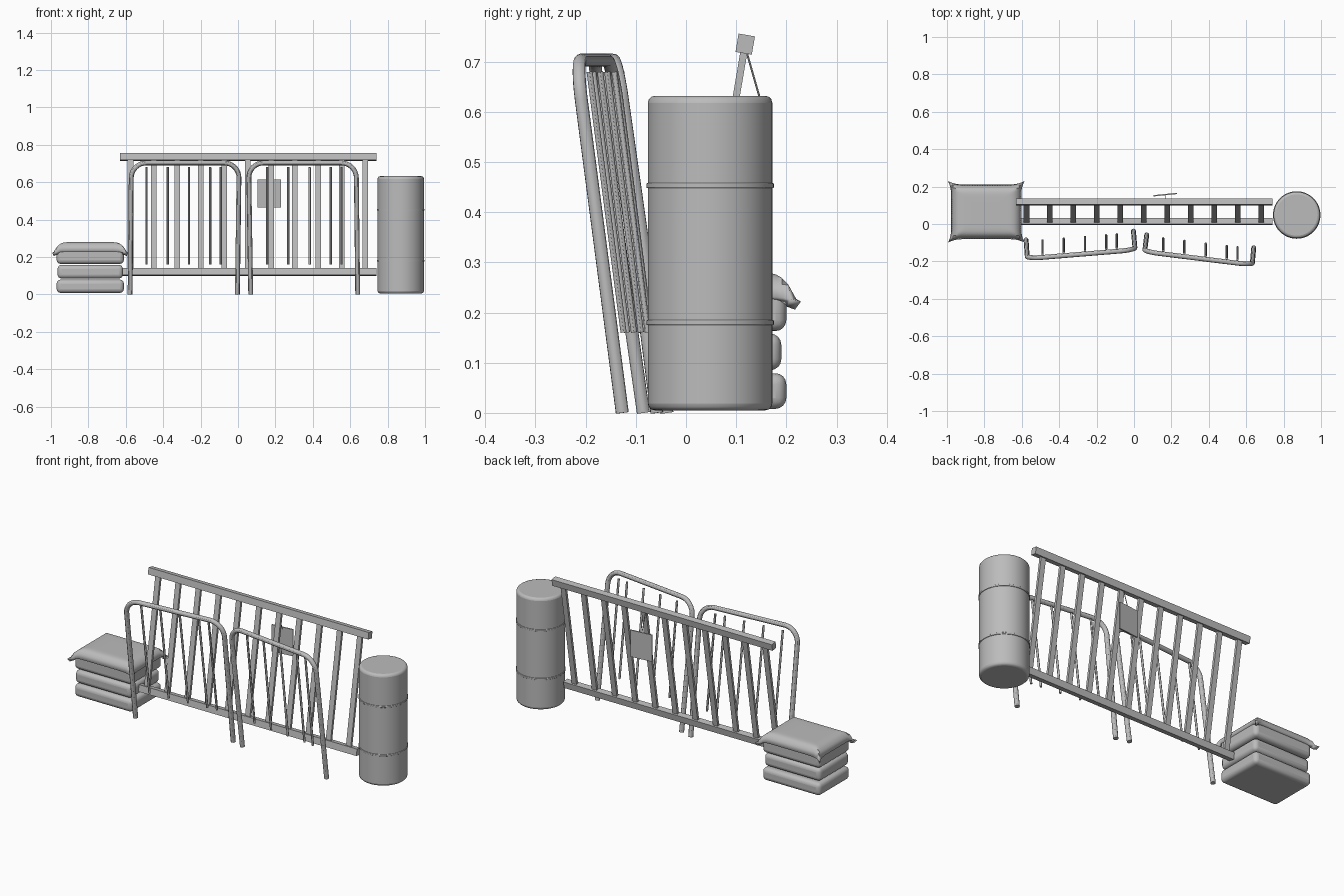
import bpy, bmesh, math
from mathutils import Vector

if "Cube" in bpy.data.objects:
    bpy.data.objects.remove(bpy.data.objects["Cube"])

grey = bpy.data.materials.new("plain_grey")
grey.use_nodes = True
grey.diffuse_color = (0.5, 0.5, 0.5, 1)
grey.node_tree.nodes["Principled BSDF"].inputs["Base Color"].default_value = (0.5, 0.5, 0.5, 1)


def finish(ob, name, bevel=0, segments=3, smooth=True):
    ob.name = name
    ob.data.materials.append(grey)
    if bevel:
        mod = ob.modifiers.new("rounding", "BEVEL")
        mod.width, mod.segments = bevel, segments
    if smooth:
        bpy.ops.object.select_all(action="DESELECT")
        ob.select_set(True)
        bpy.context.view_layer.objects.active = ob
        bpy.ops.object.shade_smooth_by_angle()
    return ob


def box(name, center, size, rot=(0, 0, 0), bevel=0):
    bpy.ops.mesh.primitive_cube_add(size=1, location=center, rotation=rot)
    ob = bpy.context.object
    ob.scale = size
    bpy.ops.object.transform_apply(location=False, rotation=False, scale=True)
    return finish(ob, name, bevel, 4, bool(bevel))


def rod(name, a, b, r, sides=12):
    a, b = Vector(a), Vector(b)
    bpy.ops.mesh.primitive_cylinder_add(
        vertices=sides, radius=r, depth=(b - a).length, location=(a + b) / 2,
        rotation=(b - a).to_track_quat("Z", "Y").to_euler())
    return finish(bpy.context.object, name)


# Steel drum with two rolling hoops
def drum_part(name, z0, z1, r, bevel):
    bpy.ops.mesh.primitive_cylinder_add(vertices=64, radius=r, depth=z1 - z0,
                                        location=(0.87, 0.048, (z0 + z1) / 2))
    finish(bpy.context.object, name, bevel)


drum_part("drum", 0.005, 0.632, 0.124, 0.014)
for i, z in enumerate((0.18, 0.453)):
    drum_part(f"drum_hoop_{i}", z - 0.005, z + 0.005, 0.127, 0.002)

# Leaning slatted railing
low, high = Vector((0, 0.013, 0.12)), Vector((0, 0.118, 0.735))
lean = -math.atan2(high.y - low.y, high.z - low.z)
box("railing_top_rail", (0.055, high.y, high.z), (1.37, 0.033, 0.037), (lean, 0, 0))
box("railing_bottom_rail", (0.06, low.y, low.z), (1.36, 0.033, 0.037), (lean, 0, 0))
for i in range(11):
    mid = (low + high) / 2
    box(f"railing_slat_{i}", (-0.575 + i * 0.1255, mid.y, mid.z),
        (0.03, 0.014, (high - low).length), (lean, 0, 0))

# Sign plate hung on a wire behind the railing
box("sign_plate", (0.167, 0.157, 0.54), (0.125, 0.007, 0.15), (0, 0, 0.1))
rod("sign_wire", (0.167, 0.122, 0.715), (0.167, 0.155, 0.6), 0.002, 8)


# Tubular barriers: a bent tube with upright rods
def barrier(name, foot_l, foot_r, top_l, top_r, rods):
    fl, fr, tl, tr = (Vector(p) for p in (foot_l, foot_r, top_l, top_r))
    pts = [fl]
    for corner, before, after in ((tl, fl, tr), (tr, tl, fr)):
        a = corner + (before - corner).normalized() * 0.08
        b = corner + (after - corner).normalized() * 0.08
        for k in range(9):
            t = k / 8 * math.pi / 2
            pts.append(corner + (a - corner) * (1 - math.sin(t)) + (b - corner) * (1 - math.cos(t)))
    pts.append(fr)
    cu = bpy.data.curves.new(name, "CURVE")
    cu.dimensions = "3D"
    cu.bevel_depth, cu.bevel_resolution = 0.013, 4
    cu.use_fill_caps = True
    sp = cu.splines.new("POLY")
    sp.points.add(len(pts) - 1)
    for p, co in zip(sp.points, pts):
        p.co = (*co, 1)
    ob = bpy.data.objects.new(name, cu)
    bpy.context.collection.objects.link(ob)
    bpy.ops.object.select_all(action="DESELECT")
    ob.select_set(True)
    bpy.context.view_layer.objects.active = ob
    bpy.ops.object.convert(target="MESH")
    finish(bpy.context.object, name + "_tube")
    back = Vector((0, 0.013, 0))
    for i, x in enumerate(rods):
        s = (x - fl.x) / (fr.x - fl.x)
        foot, top = fl.lerp(fr, s), tl.lerp(tr, s)
        top.x = foot.x
        rod(f"{name}_rod_{i}", foot.lerp(top, 0.228) + back, foot.lerp(top, 0.967) + back, 0.006)


steps = (0, 0.113, 0.227, 0.34, 0.397)
barrier("right_barrier", (-0.577, -0.085, 0), (-0.003, -0.038, 0),
        (-0.57, -0.185, 0.703), (0.006, -0.138, 0.703), [-0.489 + s for s in steps])
barrier("left_barrier", (0.068, -0.058, 0), (0.64, -0.127, 0),
        (0.057, -0.148, 0.703), (0.632, -0.219, 0.703), [0.156 + s for s in steps])

# Stacked sacks
for i, (z0, z1, w, y1) in enumerate(((0.008, 0.079, 0.36, 0.2), (0.085, 0.158, 0.35, 0.19),
                                     (0.163, 0.25, 0.36, 0.2))):
    box(f"sack_{i}", (-0.79, (y1 - 0.075) / 2, (z0 + z1) / 2), (w, y1 + 0.075, z1 - z0), bevel=0.022)

# Top sack cover with drooping pinched corners
bpy.ops.mesh.primitive_grid_add(x_subdivisions=28, y_subdivisions=28, size=2)
cover = bpy.context.object
for v in cover.data.vertices:
    u, w = v.co.x, v.co.y
    edge, corner = max(abs(u), abs(w)) ** 10, abs(u * w) ** 10
    v.co = (-0.79 + u * (0.188 + 0.016 * corner),
            0.065 + w * (0.146 + 0.018 * corner),
            0.28 - 0.048 * edge - 0.01 * corner)
solid = cover.modifiers.new("thickness", "SOLIDIFY")
solid.thickness, solid.offset = 0.022, -1
finish(cover, "top_sack_cover")
